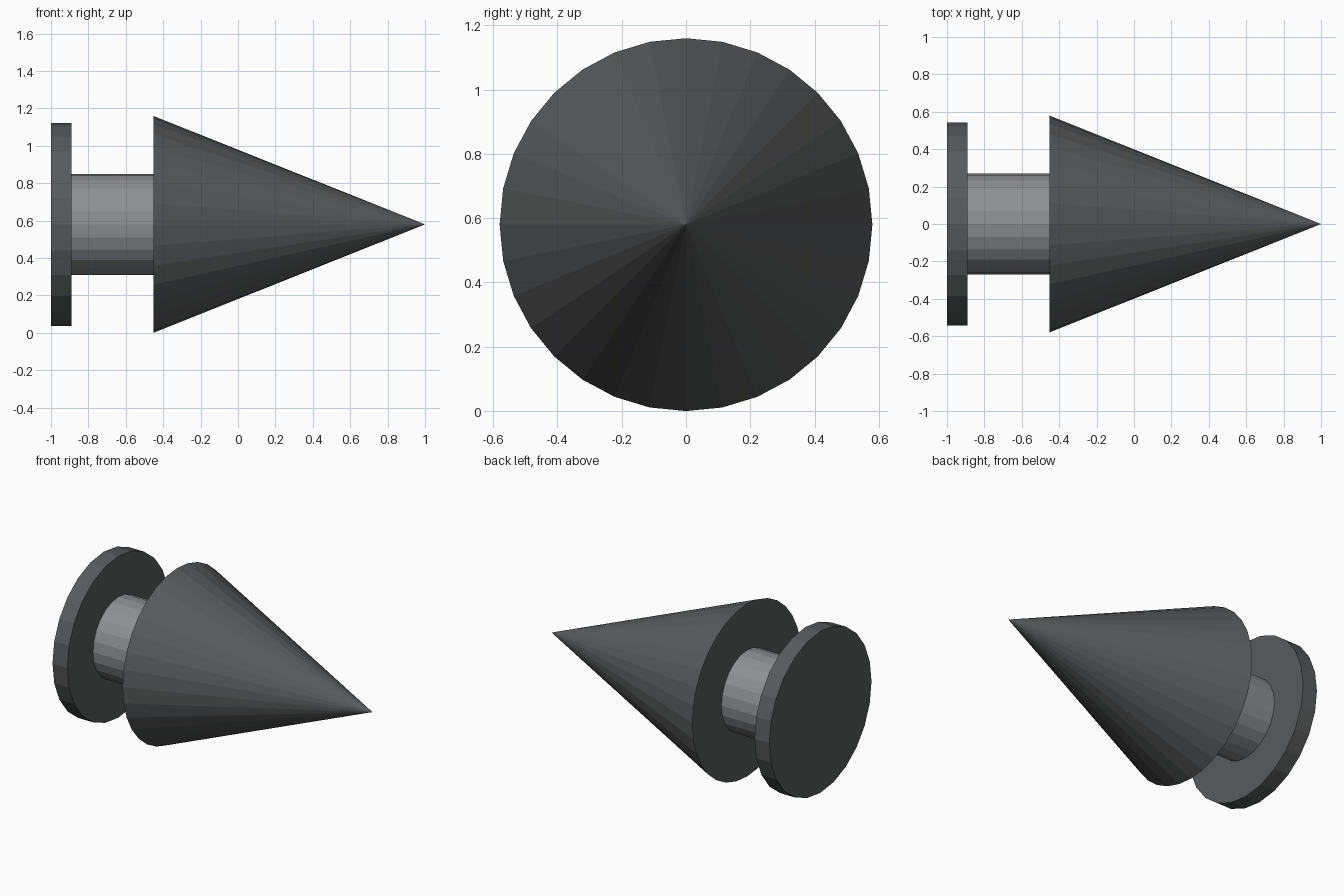
import bpy, math

if "Cube" in bpy.data.objects:
    bpy.data.objects.remove(bpy.data.objects["Cube"])

CZ = 0.58  # height of the shared axis


def material(name, value):
    m = bpy.data.materials.new(name)
    m.diffuse_color = (value, value * 1.03, value * 1.06, 1)
    m.use_nodes = True
    m.node_tree.nodes["Principled BSDF"].inputs["Base Color"].default_value = m.diffuse_color
    return m


def lathe_part(name, x0, x1, r0, r1, sides, mat):
    """Flat-faced cylinder or cone lying along x from x0 to x1."""
    bpy.ops.mesh.primitive_cone_add(
        vertices=sides, radius1=r0, radius2=r1, depth=x1 - x0,
        location=((x0 + x1) / 2, 0, CZ), rotation=(0, math.pi / 2, 0))
    ob = bpy.context.object
    ob.name = name
    ob.data.materials.append(mat)
    return ob


dark = material("dark_grey", 0.10)
light = material("mid_grey", 0.27)

# Round back flange, neck and pointed head
lathe_part("back_flange", -1.0, -0.89, 0.543, 0.543, 24, dark)
lathe_part("neck", -0.89, -0.453, 0.27, 0.27, 24, light)
lathe_part("pointed_head", -0.453, 1.0, 0.58, 0.0, 32, dark)
